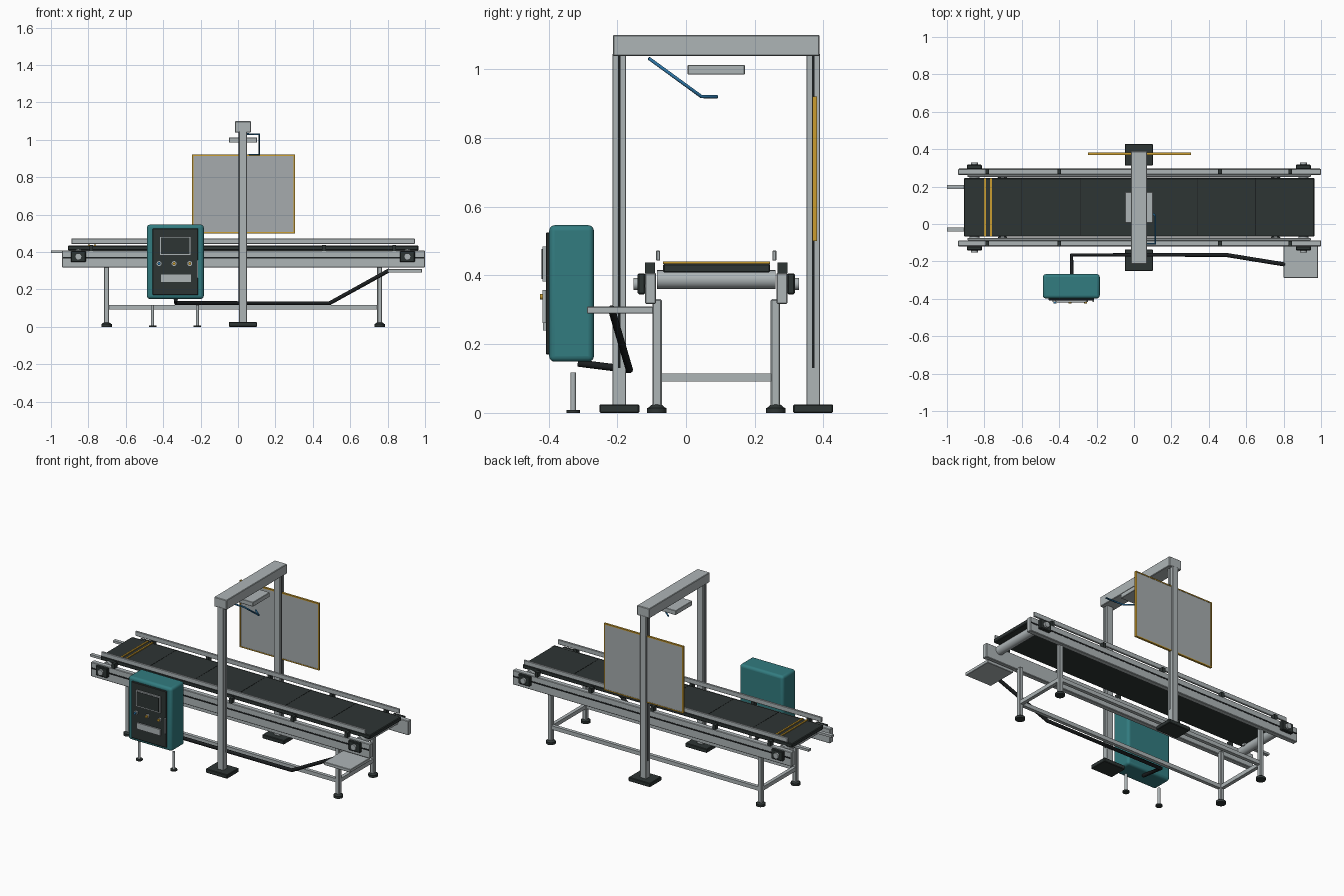
import bpy, math
from mathutils import Vector

if "Cube" in bpy.data.objects:
    bpy.data.objects.remove(bpy.data.objects["Cube"])


def mat(name, r, g, b):
    m = bpy.data.materials.new(name)
    m.diffuse_color = (r, g, b, 1)
    m.use_nodes = True
    m.node_tree.nodes["Principled BSDF"].inputs["Base Color"].default_value = m.diffuse_color
    return m


GRAY = mat("aluminium gray", 0.42, 0.46, 0.47)
PANEL = mat("panel gray", 0.38, 0.41, 0.42)
DARK = mat("dark rubber", 0.027, 0.035, 0.034)
BLACK = mat("black", 0.011, 0.013, 0.014)
TEAL = mat("cabinet teal", 0.032, 0.2, 0.215)
YELLOW = mat("safety yellow", 0.6, 0.34, 0.03)
BLUE = mat("sensor blue", 0.025, 0.17, 0.36)

CY = 0.088   # conveyor centre line in y
GX = 0.026   # gantry centre in x


def box(name, x, y, z, m, bevel=0.0, seg=1):
    """Box from (min, max) ranges."""
    bpy.ops.mesh.primitive_cube_add(size=1, location=[sum(r) / 2 for r in (x, y, z)])
    o = bpy.context.object
    o.name = name
    o.scale = [abs(r[1] - r[0]) for r in (x, y, z)]
    bpy.ops.object.transform_apply(location=False, rotation=False, scale=True)
    o.data.materials.append(m)
    if bevel:
        b = o.modifiers.new("bevel", "BEVEL")
        b.width, b.segments = bevel, seg
        if seg > 1:
            bpy.ops.object.shade_smooth_by_angle(angle=math.radians(35))
    return o


def cyl(name, a, b, r, m, r2=None, n=24):
    """Cylinder or cone between two points."""
    a, b = Vector(a), Vector(b)
    d = b - a
    bpy.ops.mesh.primitive_cone_add(vertices=n, radius1=r, radius2=r if r2 is None else r2,
                                    depth=d.length, location=(a + b) / 2,
                                    rotation=d.to_track_quat('Z', 'Y').to_euler())
    o = bpy.context.object
    o.name = name
    o.data.materials.append(m)
    bpy.ops.object.shade_smooth_by_angle(angle=math.radians(35))
    return o


def tube(name, pts, r, m):
    """Round tube along a polyline."""
    c = bpy.data.curves.new(name, 'CURVE')
    c.dimensions = '3D'
    c.bevel_depth, c.bevel_resolution, c.use_fill_caps = r, 3, True
    s = c.splines.new('POLY')
    s.points.add(len(pts) - 1)
    for p, q in zip(s.points, pts):
        p.co = (*q, 1)
    c.materials.append(m)
    o = bpy.data.objects.new(name, c)
    bpy.context.collection.objects.link(o)
    return o


def around(c, half):
    return (c - half, c + half)


# Belt with seams and yellow marker stripes
BY = around(CY + 0.001, 0.156)
box("belt", (-0.91, 0.965), BY, (0.408, 0.434), DARK, 0.004)
for i in range(5):
    box(f"belt_seam_{i}", around(-0.6 + i * 0.3125, 0.002), BY, (0.433, 0.435), BLACK)
for i, x in enumerate((-0.797, -0.765)):
    box(f"belt_stripe_{i}", around(x, 0.005), BY, (0.433, 0.44), YELLOW)

# End rollers
for n, x in (("left", -0.853), ("right", 0.906)):
    cyl(f"{n}_roller", (x, CY - 0.173, 0.388), (x, CY + 0.173, 0.388), 0.027, GRAY)

# Parts on both sides of the conveyor
for n, s in (("front", -1), ("back", 1)):
    def y(a, b):
        return tuple(sorted((CY + s * a, CY + s * b)))
    box(f"{n}_frame_rail", (-0.94, 1.0), y(0.175, 0.207), (0.317, 0.407), GRAY, 0.003)
    box(f"{n}_rail_slot", (-0.935, 0.995), y(0.205, 0.2085), (0.365, 0.374), BLACK)
    box(f"{n}_guide_rail", (-0.89, 0.945), y(0.163, 0.175), (0.443, 0.472), GRAY, 0.002)
    for i, x in enumerate((-0.785, -0.40, 0.03, 0.46, 0.835)):
        box(f"{n}_guide_bracket_{i}", around(x, 0.01), y(0.178, 0.207), (0.405, 0.437), DARK)
    for i, x in enumerate((-0.853, 0.906)):
        box(f"{n}_bearing_block_{i}", around(x, 0.04), y(0.206, 0.229), (0.345, 0.406), DARK, 0.004)
        cyl(f"{n}_bearing_cap_{i}", (x, CY + s * 0.225, 0.375), (x, CY + s * 0.241, 0.375), 0.018, GRAY)
    for i, x in enumerate((-0.703, 0.757)):
        box(f"{n}_leg_{i}", around(x, 0.0135), y(0.158, 0.186), (0.018, 0.331), GRAY, 0.004)
        c = CY + s * 0.173
        cyl(f"{n}_foot_{i}", (x, c, 0), (x, c, 0.014), 0.028, DARK)
        cyl(f"{n}_foot_neck_{i}", (x, c, 0.014), (x, c, 0.024), 0.026, DARK, 0.014)
    box(f"{n}_long_brace", (-0.70, 0.755), y(0.161, 0.183), (0.092, 0.116), GRAY)
    # Short infeed bars sticking out at the left end
    box(f"{n}_infeed_bar", (-1.0, -0.82), around(CY - 0.004 + s * 0.114, 0.011), (0.395, 0.409), GRAY)

    # Gantry post, slots and base
    g = CY + s * 0.282
    box(f"{n}_gantry_post", around(GX, 0.021), around(g, 0.02), (0.02, 1.045), GRAY, 0.002)
    for t in (-1, 1):
        box(f"{n}_post_slot", around(GX + t * 0.0205, 0.0015), around(g, 0.0035), (0.13, 1.04), BLACK)
    box(f"{n}_gantry_base", around(GX, 0.075), around(g, 0.058), (0, 0.025), DARK, 0.003)

for i, x in enumerate((-0.703, 0.757)):
    box(f"cross_brace_{i}", around(x, 0.011), around(CY, 0.16), (0.091, 0.115), GRAY)

# Gantry beam, sensor head and bent sensor arm
box("gantry_beam", around(GX, 0.043), around(CY, 0.301), (1.038, 1.099), GRAY, 0.003)
box("sensor_head", (-0.048, 0.101), (0.005, 0.171), (0.984, 1.012), GRAY, 0.002)
tube("sensor_arm", [(0.045, -0.106, 1.03), (0.113, -0.106, 1.03),
                    (0.113, 0.045, 0.92), (0.06, 0.09, 0.92)], 0.005, BLUE)

# Back screen with thin yellow edging
box("back_screen", (-0.24, 0.299), (0.370, 0.379), (0.504, 0.914), PANEL)
for n, x, z in (("left", (-0.247, -0.239), (0.5, 0.92)), ("right", (0.297, 0.305), (0.5, 0.92)),
                ("bottom", (-0.247, 0.305), (0.5, 0.507)), ("top", (-0.247, 0.305), (0.913, 0.92))):
    box(f"screen_edge_{n}", x, (0.368, 0.381), z, YELLOW)

# Control cabinet with its front plate
box("cabinet", (-0.487, -0.183), (-0.398, -0.268), (0.149, 0.546), TEAL, 0.016, 4)
box("cabinet_front_plate", (-0.457, -0.213), (-0.408, -0.396), (0.17, 0.525), DARK, 0.003)
box("display_frame", (-0.419, -0.251), (-0.418, -0.407), (0.382, 0.484), GRAY)
box("display_glass", (-0.412, -0.258), (-0.420, -0.417), (0.389, 0.477), DARK)
box("label_plate", (-0.413, -0.250), (-0.416, -0.407), (0.240, 0.279), GRAY)
box("cabinet_handle", (-0.223, -0.215), (-0.417, -0.407), (0.262, 0.358), GRAY)
for i, (x, m) in enumerate(((-0.422, BLUE), (-0.342, YELLOW), (-0.258, YELLOW))):
    cyl(f"button_ring_{i}", (x, -0.407, 0.338), (x, -0.416, 0.338), 0.013, GRAY)
    cyl(f"button_{i}", (x, -0.414, 0.338), (x, -0.425, 0.338), 0.008, m)

# Cabinet stand
for i, x in enumerate((-0.457, -0.217)):
    cyl(f"cabinet_leg_{i}", (x, -0.328, 0.006), (x, -0.328, 0.117), 0.008, GRAY)
    cyl(f"cabinet_foot_{i}", (x, -0.328, 0), (x, -0.328, 0.008), 0.02, DARK)

# Cable and side shelf
tube("cable", [(-0.333, -0.315, 0.145), (-0.333, -0.165, 0.126),
               (0.49, -0.165, 0.126), (0.81, -0.217, 0.303)], 0.011, BLACK)
box("side_shelf", (0.80, 0.984), (-0.288, -0.095), (0.289, 0.309), GRAY, 0.002)
